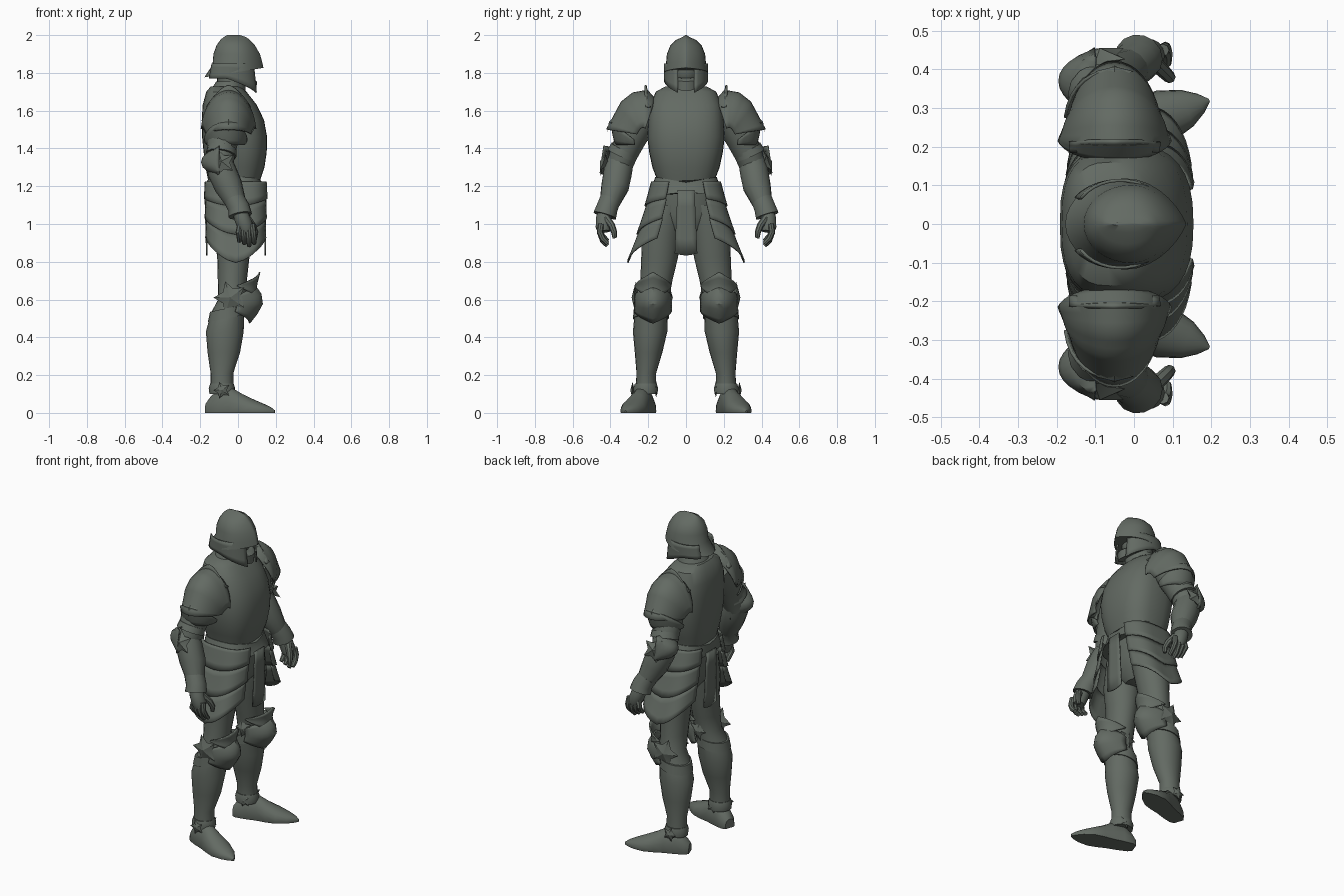
import bpy, bmesh, math
from mathutils import Vector
from math import sin, cos, pi, radians

if "Cube" in bpy.data.objects:
    bpy.data.objects.remove(bpy.data.objects["Cube"])

steel = bpy.data.materials.new("dark green grey steel")
steel.diffuse_color = (0.125, 0.145, 0.125, 1)
steel.use_nodes = True
steel.node_tree.nodes["Principled BSDF"].inputs["Base Color"].default_value = steel.diffuse_color


def finish(name, bm, mirror=False, thick=0, angle=35):
    bmesh.ops.recalc_face_normals(bm, faces=bm.faces)
    me = bpy.data.meshes.new(name)
    bm.to_mesh(me)
    bm.free()
    ob = bpy.data.objects.new(name, me)
    bpy.context.collection.objects.link(ob)
    me.materials.append(steel)
    bpy.ops.object.select_all(action='DESELECT')
    ob.select_set(True)
    bpy.context.view_layer.objects.active = ob
    bpy.ops.object.shade_smooth_by_angle(angle=radians(angle))
    if thick:
        s = ob.modifiers.new("thickness", 'SOLIDIFY')
        s.thickness, s.offset = thick, 0
    if mirror:
        m = ob.modifiers.new("mirror", 'MIRROR')
        m.use_axis = (False, True, False)
        m.use_mirror_merge = False
    return ob


def loft(name, rings, mirror=False, caps=True):
    bm = bmesh.new()
    vs = [[bm.verts.new(p) for p in r] for r in rings]
    n = len(vs[0])
    for a, b in zip(vs, vs[1:]):
        for i in range(n):
            bm.faces.new((a[i], a[(i + 1) % n], b[(i + 1) % n], b[i]))
    if caps:
        bm.faces.new(vs[0])
        bm.faces.new(vs[-1])
    return finish(name, bm, mirror)


def grid(name, f, nu, nv, mirror=False, thick=0.008):
    bm = bmesh.new()
    vs = [[bm.verts.new(f(i / nu, j / nv)) for j in range(nv + 1)] for i in range(nu + 1)]
    for i in range(nu):
        for j in range(nv):
            bm.faces.new((vs[i][j], vs[i + 1][j], vs[i + 1][j + 1], vs[i][j + 1]))
    return finish(name, bm, mirror, thick)


def spow(v, p):
    return math.copysign(abs(v) ** p, v)


def body_ring(z, xb, xf, ry, p=1.0, tilt=0, point=1.0, n=32):
    c = (xb + xf) / 2
    out = []
    for i in range(n):
        a = 2 * pi * i / n
        x = c + (xf - xb) / 2 * spow(cos(a), p)
        y = ry * spow(sin(a), point if cos(a) > 0 else p)
        out.append((x, y, z + tilt * x))
    return out


def tube(name, pts, n=14, mirror=True):
    ps = [Vector(p[:3]) for p in pts]
    rings = []
    for i, p in enumerate(ps):
        t = (ps[min(i + 1, len(ps) - 1)] - ps[max(i - 1, 0)]).normalized()
        e1 = (Vector((1, 0, 0)) - t * t.x).normalized()
        e2 = t.cross(e1)
        r = pts[i][3]
        rings.append([p + r * (e1 * cos(2 * pi * k / n) + e2 * sin(2 * pi * k / n)) for k in range(n)])
    return loft(name, rings, mirror)


def star(name, centre, normal, r, depth, points=5):
    bm = bmesh.new()
    q = Vector(normal).to_track_quat('Z', 'Y')
    c = Vector(centre)
    rim = [bm.verts.new(c + q @ Vector((cos(pi * i / points) * k, sin(pi * i / points) * k, 0)))
           for i in range(2 * points) for k in [r if i % 2 == 0 else r * 0.55]]
    top, low = bm.verts.new(c + q @ Vector((0, 0, depth))), bm.verts.new(c - q @ Vector((0, 0, depth)))
    for i in range(2 * points):
        a, b = rim[i], rim[(i + 1) % (2 * points)]
        bm.faces.new((a, b, top))
        bm.faces.new((b, a, low))
    return finish(name, bm, True)


def interp(table, t):
    t *= len(table) - 1
    i = min(int(t), len(table) - 2)
    return [a + (b - a) * (t - i) for a, b in zip(table[i], table[i + 1])]


# Helmet: pointed skull with flared tail, cheek plates, jaw, face
loft("helmet_skull", [body_ring(z, b, f, r, 1, t, pt) for z, b, f, r, t, pt in (
    (1.805, -.178, .135, .118, .16, 1.6), (1.85, -.135, .128, .106, .06, 1.6), (1.90, -.13, .116, .101, 0, 1.6),
    (1.945, -.114, .09, .083, 0, 1.5), (1.975, -.093, .062, .052, 0, 1.3), (1.988, -.078, .045, .022, 0, 1.1),
    (2.0, -.058, .012, .004, 0, 1))])
grid("cheek_plate", lambda u, v: (
    -.035 + .14 * cos(.35 + 2.2 * u) * (.88 + .12 * v), .113 * sin(.35 + 2.2 * u) ** .9,
    1.85 - v * (.155 - .075 * min(1, u * 1.6))), 12, 4, True)
loft("jaw", [body_ring(1.757, -.09, .098, .085, 1, -.55, 1.2), body_ring(1.775, -.09, .1, .09, 1, -.2, 1.2),
             body_ring(1.785, -.08, .085, .08, 1, -.2, 1.2)])
loft("face", [body_ring(1.82 + .1 * sin(a), -.02 - .09 * cos(a), -.02 + .09 * cos(a), .08 * cos(a))
              for a in (-1.4, -.9, -.45, 0, .45, .9, 1.4)])

# Neck and collar
loft("neck", [body_ring(z, -.11, .04, .08) for z in (1.64, 1.80)])
loft("collar", [body_ring(1.67, -.165, .06, .13), body_ring(1.715, -.14, .035, .1),
                body_ring(1.755, -.115, .03, .088)])

# Breastplate, waist plate, pelvis
loft("breastplate", [body_ring(z, b, f, r, .72, 0, .8) for z, b, f, r in (
    (1.728, -.145, .012, .11), (1.70, -.168, .045, .16), (1.63, -.187, .10, .19), (1.55, -.192, .138, .20),
    (1.46, -.19, .154, .205), (1.38, -.182, .152, .195), (1.30, -.172, .14, .178), (1.24, -.16, .12, .155),
    (1.20, -.15, .11, .15))])


def waist_ring(z, xb, xf, ry, dip):
    return [(x, y, zz - dip * max(0, 1 - abs(y) / .17)) for x, y, zz in body_ring(z, xb, xf, ry, .75, 0, .85)]


loft("waist_plate", [waist_ring(1.25, -.166, .125, .163, .03), waist_ring(1.20, -.17, .135, .18, .02),
                     waist_ring(1.15, -.172, .148, .195, -.02)])
loft("pelvis", [body_ring(z, b, f, r, .8) for z, b, f, r in (
    (1.2, -.15, .11, .165), (1.05, -.14, .10, .17), (.97, -.11, .07, .13), (.93, -.08, .04, .06))])


# Hip skirt: three overlapping lames each side, pointed at the bottom
def lame(k):
    def f(u, v):
        a = radians(-68 + 136 * u)
        t = max(0, (k + v - .12) / 2.88)
        side = max(0, 1 - abs(u - .5) * 2)
        y0 = .18 + .12 * t * (.7 + .3 * t) + .008 * v
        ry = y0 * cos(a) ** .72
        rx = (.168 + .008 * v - .01 * t) * spow(sin(a), .66)
        drop = .27 + .13 * side
        return (-.012 + rx, max(ry, .062 + .03 * t), 1.225 - t * drop - .03 * t)
    return f


for k in range(3):
    grid(f"hip_lame_{k + 1}", lame(k), 18, 4, True)

# Hanging flaps front and back
for name, x0, x1 in (("front_flap", .147, .143), ("back_flap", -.174, -.165)):
    grid(name, lambda u, v: (x0 + (x1 - x0) * v, (u - .5) * (.09 + .03 * v),
                             1.18 - v * (.335 + .012 * cos((u - .5) * pi))), 4, 4)

# Legs
loft("leg", [[(x + rx * cos(2 * pi * i / 20), y + ry * sin(2 * pi * i / 20), z) for i in range(20)]
             for x, y, z, rx, ry in (
    (-.02, .10, 1.1, .115, .095), (-.02, .13, .95, .105, .105), (-.025, .14, .82, .085, .097),
    (-.03, .157, .70, .077, .085), (-.03, .172, .60, .075, .082), (-.055, .184, .53, .088, .088),
    (-.07, .19, .43, .10, .091), (-.075, .198, .32, .086, .073), (-.085, .21, .21, .06, .052),
    (-.085, .212, .12, .06, .055))], True)
loft("shin_top_rim", [[(x + rx * cos(2 * pi * i / 20), y + ry * sin(2 * pi * i / 20), z + .02 * cos(2 * pi * i / 20))
                       for i in range(20)] for x, y, z, rx, ry in (
    (-.055, .184, .555, .093, .092), (-.06, .186, .50, .1, .095))], True)


# Knee: upper pointed plate, main cop, star fan outside and small one inside
def knee(z_top, z_bot, prof, spread, peak):
    def f(u, v):
        a = radians(spread) * (2 * u - 1)
        mid = 1 - abs(2 * u - 1)
        r, = interp(prof, v)
        top, bot = z_top - peak * (1 - mid), z_bot + peak * (1 - mid)
        return (-.03 + r * cos(a) ** 1.15, .175 + .098 * sin(a), top + (bot - top) * v)
    return f


grid("knee_upper_plate", knee(.745, .60, [(.145,), (.125,), (.13,)], 76, .07), 12, 5, True)
grid("knee_cop", knee(.68, .475, [(.115,), (.15,), (.158,), (.13,), (.09,)], 78, .06), 12, 8, True)
star("knee_fan_outer", (-.04, .268, .61), (-.1, 1, 0), .09, .02)
star("knee_fan_inner", (-.02, .085, .61), (0, 1, 0), .06, .015)

# Feet: pointed shoe, ankle band with side stars
heel, toe = Vector((-.165, .195, 0)), Vector((.195, .32, 0))
along = (toe - heel).normalized()
across = Vector((-along.y, along.x, 0))
rings = []
for s, w, h in ((0, .032, .055), (.06, .048, .085), (.2, .055, .135), (.38, .058, .13), (.52, .066, .10),
                (.68, .069, .072), (.84, .05, .047), (.94, .026, .03), (1, .004, .014)):
    c = heel + (toe - heel) * s
    rings.append([c + across * w * cos(pi * i / 10) + Vector((0, 0, .008 + (h - .008) * sin(pi * i / 10) ** .8))
                  for i in range(11)] + [c - across * w * .95, c + across * w * .95])
loft("shoe", rings, True)
loft("ankle_band", [[(-.085 + r * cos(2 * pi * i / 18), .213 + r * .95 * sin(2 * pi * i / 18), z)
                     for i in range(18)] for z, r in ((.10, .066), (.13, .07), (.155, .062))], True)
star("ankle_star", (-.085, .283, .12), (0, 1, 0), .046, .012)
star("ankle_star_inner", (-.07, .158, .12), (0, 1, 0), .04, .01)

# Arms
tube("upper_arm", [(-.06, .22, 1.58, .09), (-.08, .29, 1.46, .085), (-.09, .33, 1.37, .075), (-.1, .355, 1.3, .07)])
tube("forearm", [(-.1, .35, 1.33, .07), (-.085, .36, 1.28, .077), (-.05, .375, 1.2, .075),
                 (-.01, .405, 1.11, .054), (.005, .425, 1.06, .046)])
tube("wrist_cuff", [(-.02, .4, 1.13, .057), (.005, .418, 1.085, .058), (.012, .43, 1.045, .063)])

# Elbow cop and its fan
grid("elbow_cop", lambda u, v: (
    -.10 - .092 * sin(pi * v) ** .6 * cos(pi * (u - .5)) * (1 if .3 < v < .7 else .95),
    .36 + .087 * sin(2.4 * (u - .45)) + .02 * (v - .5),
    1.40 - .145 * v + .03 * (u - .5)), 12, 6, True)
star("elbow_fan", (-.085, .432, 1.325), (-.15, 1, .35), .075, .025)
tube("elbow_rim", [(-.085, .325, 1.40, .077), (-.09, .34, 1.365, .082)])


# Shoulder plates: profile arc swept from front to back
def dome(prof, cy, cz, cx=-.05, power=1.0):
    def f(u, v):
        y, z, w = interp(prof, v)
        a = radians(80) * (2 * u - 1)
        k = cos(a) ** power
        return (cx + w * sin(a), cy + (y - cy) * k, cz + (z - cz) * k)
    return f


grid("shoulder_plate", dome([(.165, 1.66, .145), (.205, 1.705, .143), (.28, 1.692, .137), (.34, 1.645, .132),
                             (.375, 1.58, .125), (.418, 1.50, .118)], .225, 1.47), 18, 15, True, .01)
grid("shoulder_lower_lame", dome([(.395, 1.54, .115), (.385, 1.47, .11), (.372, 1.42, .10)],
                                 .24, 1.42, -.065, .85), 14, 4, True)
grid("shoulder_crest", lambda u, v: (
    -.05 + .115 * (2 * u - 1), .188 + .026 * v, 1.62 + .115 * v * (1 - abs(2 * u - 1) ** 1.6)), 14, 3, True, .01)
star("shoulder_point", (-.05, .395, 1.535), (0, 1, .5), .05, .014, 4)

# Hands: palm, curled fingers, thumb
tube("palm", [(.01, .425, 1.07, .04), (.022, .435, 1.03, .042), (.04, .437, .985, .042), (.045, .435, .96, .034)])
for i, x in enumerate((.003, .029, .055, .081)):
    d = .012 * abs(i - 2)
    tube(f"finger_{i + 1}", [(x * .8 + .01, .45, 1.0, .016), (x, .456, .955, .016),
                             (x + .004, .44, .91 + d, .015), (x + .004, .415, .885 + d, .012)], 8)
tube("thumb", [(.05, .42, 1.03, .02), (.08, .392, .99, .018), (.092, .38, .955, .016), (.09, .378, .925, .011)], 8)
